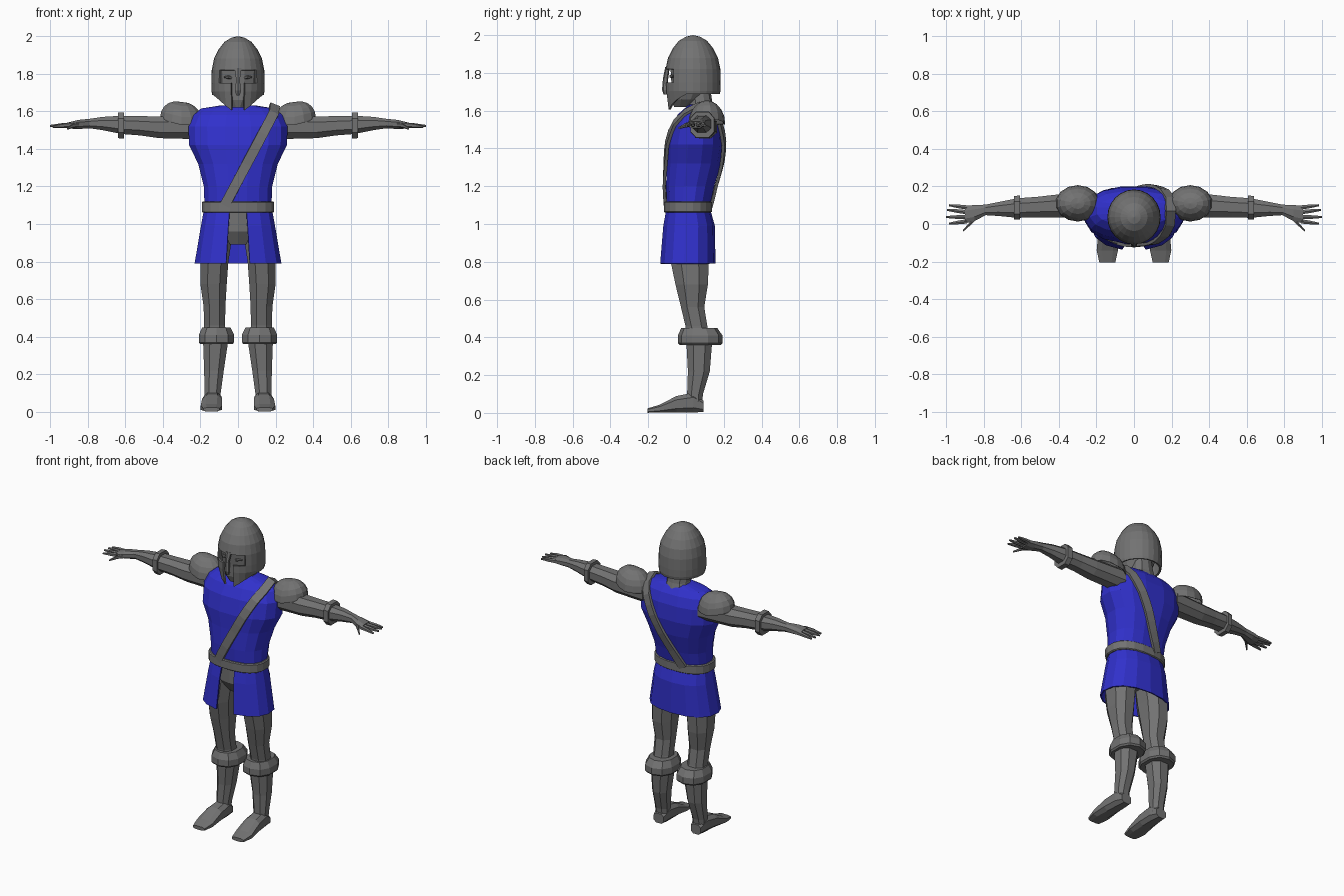
import bpy, bmesh, math
from mathutils import Vector

if "Cube" in bpy.data.objects:
    bpy.data.objects.remove(bpy.data.objects["Cube"])


def material(name, rgb):
    m = bpy.data.materials.new(name)
    m.use_nodes = True
    m.diffuse_color = (*rgb, 1)
    m.node_tree.nodes["Principled BSDF"].inputs["Base Color"].default_value = (*rgb, 1)
    return m


GREY = material("steel grey", (0.17, 0.17, 0.17))
BLUE = material("tunic blue", (0.03, 0.03, 0.6))


def finish(name, bm, mat, mirror=False, thick=0):
    bmesh.ops.recalc_face_normals(bm, faces=bm.faces)
    mesh = bpy.data.meshes.new(name)
    bm.to_mesh(mesh)
    bm.free()
    mesh.materials.append(mat)
    ob = bpy.data.objects.new(name, mesh)
    bpy.context.collection.objects.link(ob)
    if thick:
        s = ob.modifiers.new("Thickness", "SOLIDIFY")
        s.thickness = thick
    if mirror:
        ob.modifiers.new("Mirror", "MIRROR")
    return ob


def power(v, e):
    return math.copysign(abs(v) ** (2 / e), v)


def add_loft(bm, axis, sections, n=8, e=2.3, cap=True):
    """Sections are (position along axis, centre a, centre b, radius a, radius b)."""
    rings = []
    for t, a, b, ra, rb in sections:
        ring = []
        for i in range(n):
            ang = math.tau * (i + 0.5) / n
            u, v = a + ra * power(math.cos(ang), e), b + rb * power(math.sin(ang), e)
            ring.append(bm.verts.new({"x": (t, u, v), "y": (u, t, v), "z": (u, v, t)}[axis]))
        rings.append(ring)
    for r, s in zip(rings, rings[1:]):
        for i in range(n):
            j = (i + 1) % n
            bm.faces.new((r[i], r[j], s[j], s[i]))
    if cap:
        bm.faces.new(rings[0])
        bm.faces.new(rings[-1])


def loft(name, axis, sections, mat=GREY, mirror=False, **kw):
    bm = bmesh.new()
    add_loft(bm, axis, sections, **kw)
    return finish(name, bm, mat, mirror)


# Torso: (z, half width, centre y, half depth)
TORSO = [(1.07, .18, .01, .112), (1.2, .185, .022, .13), (1.32, .215, .042, .145),
         (1.42, .265, .05, .152), (1.52, .268, .058, .138), (1.58, .24, .065, .11),
         (1.615, .2, .07, .075), (1.632, .09, .07, .055)]
loft("tunic_body", "z", [(z, 0, c, w, d) for z, w, c, d in TORSO], BLUE, n=16, e=2.4)

# Skirt with a slit at the front
bm = bmesh.new()
rows = []
for z, w, c, d, gap in [(1.1, .178, .01, .112, .035), (.99, .198, .015, .138, .042), (.79, .232, .008, .148, .052)]:
    row, start = [], math.asin(gap / w)
    for i in range(15):
        ang = start + (math.tau - 2 * start) * i / 14
        row.append(bm.verts.new((w * power(math.sin(ang), 2.3), c - d * power(math.cos(ang), 2.3), z)))
    rows.append(row)
for r, s in zip(rows, rows[1:]):
    for i in range(14):
        bm.faces.new((r[i], r[i + 1], s[i + 1], s[i]))
finish("skirt", bm, BLUE, thick=.008)

# Belt
loft("belt", "z", [(1.06, 0, .01, .188, .122), (1.065, 0, .01, .195, .128),
                   (1.115, 0, .01, .195, .128), (1.12, 0, .01, .188, .122)], n=20, e=2.4)


# Shoulder strap hugging the torso, front and back
def torso_y(x, z, side):
    z = min(max(z, TORSO[0][0]), TORSO[-1][0])
    for lo, hi in zip(TORSO, TORSO[1:]):
        if lo[0] <= z <= hi[0]:
            k = (z - lo[0]) / (hi[0] - lo[0])
            w, c, d = (p + (q - p) * k for p, q in zip(lo[1:], hi[1:]))
            return c + side * d * max(0, 1 - min(1, abs(x) / w) ** 2.4) ** (1 / 2.4)


bm = bmesh.new()
path = []
steps = 9
for side in (-1, 1):
    part = []
    for i in range(steps + 1):
        k = i / steps
        x, z = -.07 + .26 * k, 1.1 + .49 * k
        pair = []
        for h in (-.027, .027):
            px, pz = x + h * .88, z - h * .47
            pair.append(bm.verts.new((px, torso_y(px, pz, side) + side * .008, pz)))
        part.append(pair)
    path += part if side < 0 else part[::-1]
    if side < 0:
        path.append([bm.verts.new((.17, .07, 1.64)), bm.verts.new((.22, .07, 1.62))])
for a, b in zip(path, path[1:]):
    bm.faces.new((a[0], a[1], b[1], b[0]))
finish("shoulder_strap", bm, GREY, thick=.016).modifiers["Thickness"].offset = 0

# Hips and legs
loft("hips", "z", [(1.08, 0, .01, .16, .1), (.96, 0, .015, .16, .105), (.89, 0, .02, .06, .07)], n=10)
loft("legs", "z", [(1.0, .1, .018, .085, .1), (.8, .125, .02, .079, .108), (.68, .13, .03, .075, .092),
                   (.56, .125, .035, .062, .066), (.46, .125, .055, .06, .062), (.36, .12, .07, .07, .072),
                   (.22, .128, .068, .056, .062), (.1, .135, .048, .046, .045), (.03, .135, .045, .045, .04)],
     mirror=True)
loft("knee_bands", "z", [(.36, .115, .075, .09, .11), (.37, .115, .075, .098, .118),
                         (.41, .115, .075, .098, .118), (.45, .115, .07, .078, .095)], mirror=True, n=10)
loft("feet", "y", [(.092, .135, .035, .038, .033), (.04, .135, .055, .05, .055), (-.05, .138, .046, .056, .046),
                   (-.14, .142, .022, .06, .022), (-.205, .142, .012, .045, .012)], mirror=True, e=2.8)

# Arms and wrist bands
loft("arms", "x", [(.2, .1, 1.515, .07, .068), (.42, .095, 1.515, .065, .062), (.52, .09, 1.523, .058, .055),
                   (.62, .085, 1.528, .056, .052), (.72, .08, 1.535, .04, .038), (.79, .075, 1.535, .03, .027),
                   (.85, .058, 1.53, .046, .026), (.9, .05, 1.525, .05, .018)], mirror=True)
loft("wrist_bands", "x", [(.608, .087, 1.525, .068, .074), (.64, .087, 1.525, .066, .072)], mirror=True, e=2.8)

# Fingers and thumb
bm = bmesh.new()
for x0, y0, x1, y1, z1 in [(.89, .088, .985, .1, 1.52), (.89, .063, .995, .075, 1.522), (.89, .037, 1.0, .037, 1.522),
                           (.89, .014, .985, .002, 1.518), (.84, .035, .91, -.036, 1.508)]:
    mid = ((x0 + x1) / 2, (y0 + y1) / 2, 1.524, .011, .012)
    add_loft(bm, "x", [(x0, y0, 1.527, .013, .014), mid, (x1, y1, z1, .006, .006)], n=6)
finish("fingers", bm, GREY, mirror=True)

# Shoulder guards: domes with open undersides
bm = bmesh.new()
bmesh.ops.create_uvsphere(bm, u_segments=14, v_segments=10, radius=1)
bmesh.ops.bisect_plane(bm, geom=bm.verts[:] + bm.edges[:] + bm.faces[:], plane_co=(0, 0, 0),
                       plane_no=(0, 0, -1), clear_outer=True)
for v in bm.verts:
    v.co = Vector((.3 + .118 * v.co.x, .11 + .097 * v.co.y, 1.535 + .03 * v.co.x * (v.co.x > 0) + .115 * v.co.z))
finish("shoulder_guards", bm, GREY, mirror=True, thick=.008)

# Neck and face
loft("neck", "z", [(1.58, 0, .085, .095, .075), (1.64, 0, .075, .07, .065), (1.74, 0, .06, .06, .065)], n=10)
loft("face", "z", [(1.62, 0, -.02, .035, .045), (1.66, 0, .0, .075, .08), (1.74, 0, .025, .105, .105),
                   (1.82, 0, .03, .115, .115), (1.86, 0, .035, .1, .1)], n=12)
loft("eyes", "x", [(.028, -.078, 1.777, .004, .003), (.05, -.078, 1.782, .012, .01),
                   (.075, -.066, 1.782, .004, .003)], mirror=True, n=6)

# Helmet: dome, eye and mouth openings, pointed cheek guards
COLS = 24
CHEEK = [1.6, 1.605, 1.628, 1.652, 1.67]
bm = bmesh.new()
rings = []
for z, r in [(1.992, .035), (1.97, .072), (1.93, .103), (1.88, .128), (1.82, .14),
             (1.75, .142), (1.705, .141), (0, .137)]:
    ring = []
    for i in range(COLS):
        k = min(i, COLS - i)
        ang = math.tau * i / COLS
        h = z or (CHEEK[k] if k < len(CHEEK) else 1.687)
        inset = 1 if z or k > 4 else .94
        ring.append(bm.verts.new((r * math.sin(ang) * inset, .037 - r * 1.035 * math.cos(ang) * inset, h)))
    rings.append(ring)
top = bm.verts.new((0, .037, 2.0))
for i in range(COLS):
    j = (i + 1) % COLS
    col = min(i, COLS - 1 - i)
    bm.faces.new((top, rings[0][i], rings[0][j]))
    for row in range(len(rings) - 1):
        if (row == 4 and col < 3) or (row > 4 and col < 1):
            continue
        r, s = rings[row], rings[row + 1]
        bm.faces.new((r[i], r[j], s[j], s[i]))
finish("helmet", bm, GREY, thick=.012)
loft("nose_guard", "z", [(1.83, 0, -.098, .022, .012), (1.77, 0, -.108, .011, .014),
                         (1.71, 0, -.112, .018, .015), (1.685, 0, -.108, .01, .01)], n=6)
